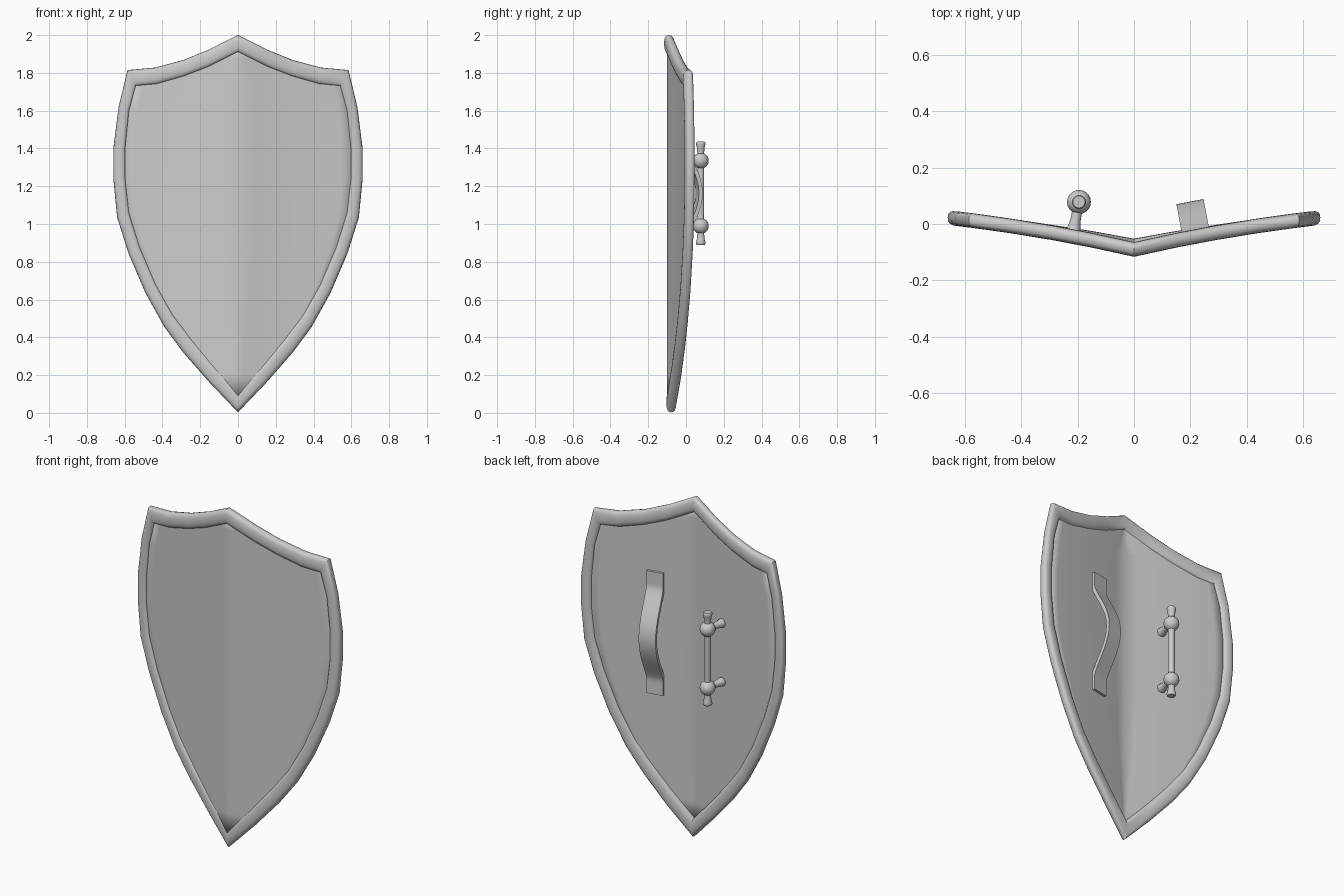
import bpy, bmesh, math
from mathutils import Vector, Matrix

if "Cube" in bpy.data.objects:
    bpy.data.objects.remove(bpy.data.objects["Cube"])

# Right half outlines (x, z), top point to bottom tip
OUTER = [(0, 2.0), (.15, 1.925), (.29, 1.868), (.44, 1.828), (.585, 1.815), (.632, 1.62), (.66, 1.4),
         (.66, 1.24), (.64, 1.035), (.58, .845), (.49, .635), (.39, .455), (.29, .32), (.15, .16), (0, .003)]
INNER = [(0, 1.91), (.16, 1.83), (.29, 1.78), (.43, 1.74), (.54, 1.73), (.576, 1.6), (.596, 1.4),
         (.596, 1.24), (.576, 1.06), (.52, .88), (.435, .68), (.345, .52), (.25, .395), (.13, .255), (0, .113)]


def bend(x):
    """Depth of the bowed shield at width x."""
    x = abs(x)
    return -.09 + .23 * x - .09 * x * x


def mesh_object(name, verts, faces, angle=40):
    me = bpy.data.meshes.new(name)
    me.from_pydata([tuple(v) for v in verts], [], faces)
    bm = bmesh.new()
    bm.from_mesh(me)
    bmesh.ops.remove_doubles(bm, verts=bm.verts, dist=1e-5)
    bmesh.ops.recalc_face_normals(bm, faces=bm.faces)
    bm.to_mesh(me)
    bm.free()
    ob = bpy.data.objects.new(name, me)
    bpy.context.collection.objects.link(ob)
    bpy.ops.object.select_all(action='DESELECT')
    ob.select_set(True)
    bpy.context.view_layer.objects.active = ob
    bpy.ops.object.shade_smooth_by_angle(angle=math.radians(angle))
    return ob


def skin(sections, loop):
    """Quads joining equal closed sections; capped when not a loop."""
    n, m = len(sections[0]), len(sections)
    verts = [v for s in sections for v in s]
    faces = [(i * n + k, i * n + (k + 1) % n, (i + 1) % m * n + (k + 1) % n, (i + 1) % m * n + k)
             for i in range(m if loop else m - 1) for k in range(n)]
    if not loop:
        faces += [tuple(range(n)), tuple(range((m - 1) * n, m * n))]
    return verts, faces


def full(half):
    return half + [(-x, z) for x, z in half[-2:0:-1]]


def spow(v, p):
    return math.copysign(abs(v) ** p, v)


# Rim: rounded section swept round the outline
sections = []
for (ox, oz), (ix, iz) in zip(full(OUTER), full(INNER)):
    sec = []
    for k in range(16):
        a = math.tau * k / 16
        u = .5 + .5 * spow(math.cos(a), .8)
        x, z = ix + (ox - ix) * u, iz + (oz - iz) * u
        lift = .012 * max(0, 1 - oz / .4)
        sec.append((x, bend(x) + lift + .026 * spow(math.sin(a), .7), z))
    sections.append(sec)
mesh_object("rim", *skin(sections, True))

# Panel: horizontal rows between the rim sides
COLS = 16
verts, faces = [], []
for (ox, oz), (ix, iz) in zip(OUTER, INNER):
    x, z = (ox + ix) / 2, (oz + iz) / 2
    for c in range(COLS + 1):
        px = x * (2 * c / COLS - 1)
        verts.append((px, bend(px), z))
w = COLS + 1
faces = [(r * w + c, r * w + c + 1, (r + 1) * w + c + 1, (r + 1) * w + c)
         for r in range(1, len(OUTER) - 2) for c in range(COLS)]
for tip, r in ((0, 1), (len(OUTER) - 1, len(OUTER) - 2)):
    faces += [(tip * w, r * w + c, r * w + c + 1) for c in range(COLS)]
panel = mesh_object("panel", verts, faces)
mod = panel.modifiers.new("thickness", 'SOLIDIFY')
mod.thickness = .022
mod.offset = 0


def lathe(name, profile, matrix, sides=20):
    """Turned part from (radius, height) pairs."""
    secs = [[matrix @ Vector((r * math.cos(math.tau * k / sides), r * math.sin(math.tau * k / sides), h))
             for k in range(sides)] for r, h in profile]
    mesh_object(name, *skin(secs, False))


# Grip: turned bar, two balls and two posts
GX, GY, MID = -.195, .078, 1.1625
half = [(.018, .10), (.018, .215), (.021, .245), (.025, .258), (.025, .268), (.021, .273)]
bar = [(r, -h) for r, h in half[::-1]] + half
lathe("grip_bar", bar, Matrix.Translation((GX, GY, MID)))
normal = Vector((-.19, -1, 0)).normalized()
turn = normal.to_track_quat('Z', 'Y').to_matrix().to_4x4()
ball = [(.042 * math.sin(math.pi * i / 12) + .0004, -.042 * math.cos(math.pi * i / 12)) for i in range(13)]
for side, label in ((1, "upper"), (-1, "lower")):
    place = Matrix.Translation((GX, GY, MID + side * .1725))
    lathe("grip_ball_" + label, ball, place)
    lathe("grip_post_" + label, [(.018, 0), (.018, .06), (.021, .085), (.025, .097), (.025, .108), (.02, .113)],
          place @ turn)

# Arm strap: flat ends with an arched middle, tilted with the panel
out = Vector((-.19, 1, 0)).normalized()
across = Vector((1, .19, 0)).normalized()
base = Vector((.22, bend(.22) + .008, MID))
path = []
for i in range(33):
    u = -.36 + .72 * i / 32
    h = .1 * max(0, .5 + .5 * math.cos(math.pi * u / .27)) ** .65 if abs(u) < .27 else 0
    path.append(Vector((u, h)))
sections = []
for i, p in enumerate(path):
    t = (path[min(i + 1, 32)] - path[max(i - 1, 0)]).normalized()
    sec = []
    for s, d in ((-1, -.003), (1, -.003), (1, .017), (-1, .017)):
        q = p + Vector((-t.y, t.x)) * d
        sec.append(base + across * (.049 * s) + out * q.y + Vector((0, 0, q.x)))
    sections.append(sec)
mesh_object("arm_strap", *skin(sections, False))
